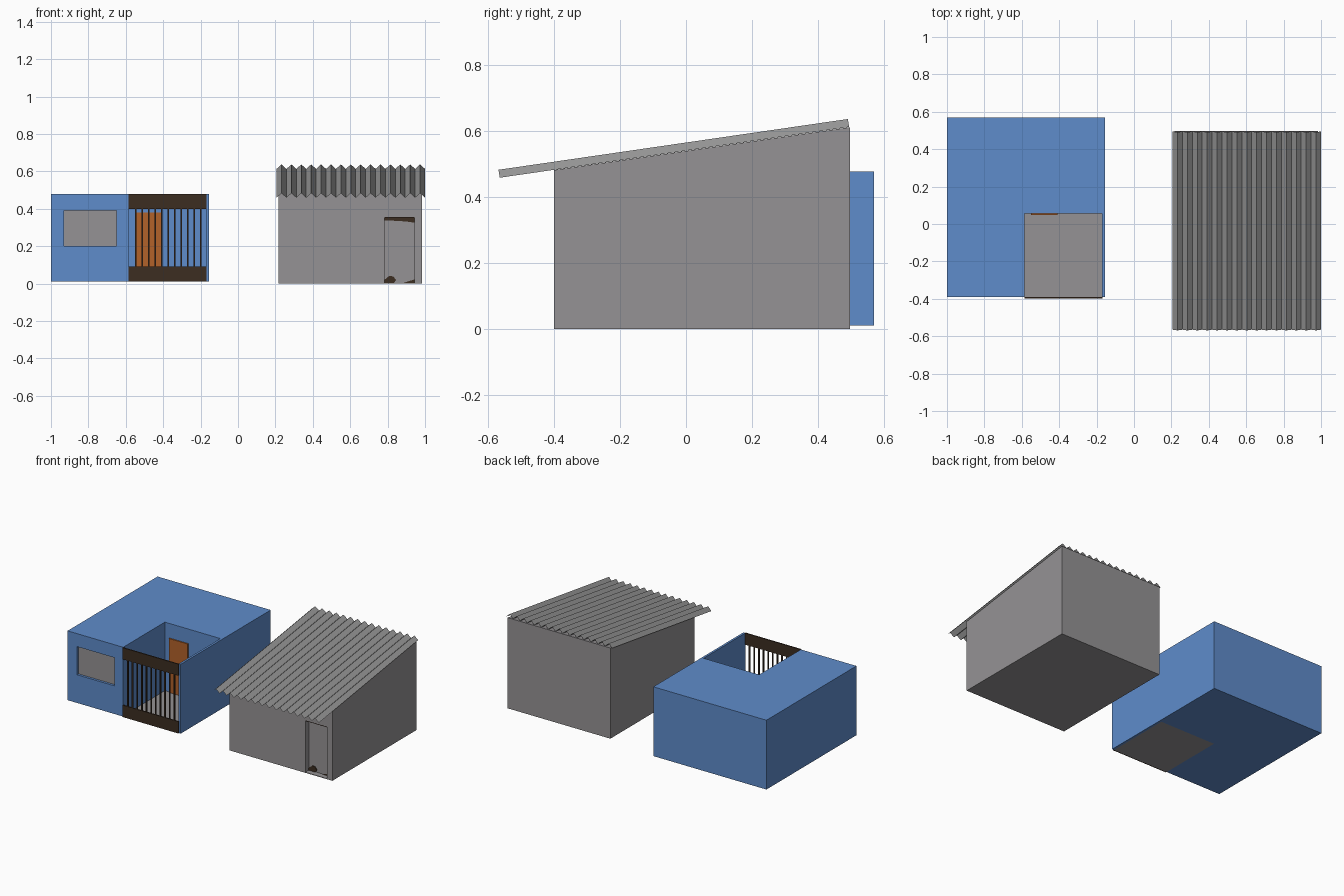
import bpy, bmesh
from mathutils import Vector

if "Cube" in bpy.data.objects:
    bpy.data.objects.remove(bpy.data.objects["Cube"])

def mat(name, r, g, b):
    m = bpy.data.materials.new(name)
    m.diffuse_color = (r, g, b, 1)
    m.use_nodes = True
    m.node_tree.nodes["Principled BSDF"].inputs["Base Color"].default_value = m.diffuse_color
    return m

BLUE = mat("blue_paint", 0.114, 0.262, 0.597)
GREY = mat("grey_concrete", 0.300, 0.290, 0.298)
ROOF = mat("grey_metal", 0.315, 0.315, 0.315)
ORANGE = mat("orange_wood", 0.445, 0.122, 0.023)
BROWN = mat("dark_brown", 0.045, 0.026, 0.015)

def finish(name, bm, material):
    me = bpy.data.meshes.new(name)
    bmesh.ops.recalc_face_normals(bm, faces=bm.faces)
    bm.to_mesh(me)
    bm.free()
    me.materials.append(material)
    ob = bpy.data.objects.new(name, me)
    bpy.context.collection.objects.link(ob)
    return ob

def prism(name, pts, offset, material):
    """Extrude a closed 3D outline along an offset."""
    bm = bmesh.new()
    f = bm.faces.new([bm.verts.new(p) for p in pts])
    r = bmesh.ops.extrude_face_region(bm, geom=[f])
    bmesh.ops.translate(bm, vec=Vector(offset),
                        verts=[v for v in r["geom"] if isinstance(v, bmesh.types.BMVert)])
    return finish(name, bm, material)

def box(name, x0, x1, y0, y1, z0, z1, material):
    return prism(name, [(x0, y0, z0), (x1, y0, z0), (x1, y1, z0), (x0, y1, z0)],
                 (0, 0, z1 - z0), material)

def recess(wall, x0, x1, z0, z1, y, depth):
    """Cut a shallow opening into a front wall."""
    cut = box("cutter", x0, x1, y - 0.1, y + depth, z0, z1, wall.data.materials[0])
    cut.hide_render = True
    mod = wall.modifiers.new("recess", 'BOOLEAN')
    mod.operation, mod.solver, mod.object = 'DIFFERENCE', 'EXACT', cut
    bpy.context.view_layer.objects.active = wall
    bpy.ops.object.modifier_apply(modifier=mod.name)
    bpy.data.objects.remove(cut)

# blue house with a walled courtyard in the front right corner
foot = [(-1, -0.39), (-0.585, -0.39), (-0.585, 0.055), (-0.17, 0.055),
        (-0.17, -0.39), (-0.155, -0.39), (-0.155, 0.57), (-1, 0.57)]
house = prism("blue_house", [(x, y, 0.01) for x, y in foot], (0, 0, 0.468), BLUE)
recess(house, -0.93, -0.65, 0.20, 0.39, -0.39, 0.02)
box("window_panel", -0.93, -0.65, -0.374, -0.369, 0.20, 0.39, GREY)
box("courtyard_floor", -0.585, -0.17, -0.39, 0.055, 0.01, 0.015, GREY)
box("courtyard_door", -0.55, -0.41, 0.047, 0.055, 0.015, 0.38, ORANGE)

# gate: two rails and eleven bars
box("gate_top_rail", -0.585, -0.168, -0.397, -0.389, 0.40, 0.478, BROWN)
box("gate_bottom_rail", -0.585, -0.168, -0.397, -0.389, 0.01, 0.09, BROWN)
for i in range(11):
    x = -0.547 + i * 0.0347
    box(f"gate_bar_{i + 1}", x - 0.004, x + 0.004, -0.397, -0.389, 0.09, 0.40, BROWN)

# grey shed with a sloping top and a recessed door
side = [(-0.4, 0), (0.497, 0), (0.497, 0.612), (-0.4, 0.482)]
shed = prism("grey_shed", [(0.217, y, z) for y, z in side], (0.768, 0, 0), GREY)
recess(shed, 0.783, 0.945, 0.004, 0.355, -0.4, 0.04)

# worn brown patches on the shed door
patches = [
    [(0.783, 0.336), (0.80, 0.338), (0.90, 0.332), (0.945, 0.325), (0.945, 0.355), (0.783, 0.355)],
    [(0.783, 0.004), (0.835, 0.004), (0.845, 0.02), (0.83, 0.038), (0.81, 0.042), (0.783, 0.02)],
    [(0.885, 0.004), (0.945, 0.004), (0.945, 0.022), (0.91, 0.012)],
]
for i, p in enumerate(patches):
    prism(f"door_patch_{i + 1}", [(x, -0.365, z) for x, z in p], (0, 0.005, 0), BROWN)
box("door_top_trim", 0.783, 0.945, -0.399, -0.36, 0.350, 0.355, BROWN)

# corrugated roof sheet: fifteen zigzag waves running down the slope
bm = bmesh.new()
rows = []
waves = 15
for y, z in ((-0.565, 0.459), (0.495, 0.613)):
    rows.append([bm.verts.new((0.206 + 0.794 * i / (2 * waves),
                               y - 0.004 * (i % 2), z + 0.024 * (i % 2)))
                 for i in range(2 * waves + 1)])
for i in range(2 * waves):
    bm.faces.new((rows[0][i], rows[0][i + 1], rows[1][i + 1], rows[1][i]))
finish("corrugated_roof", bm, ROOF)
